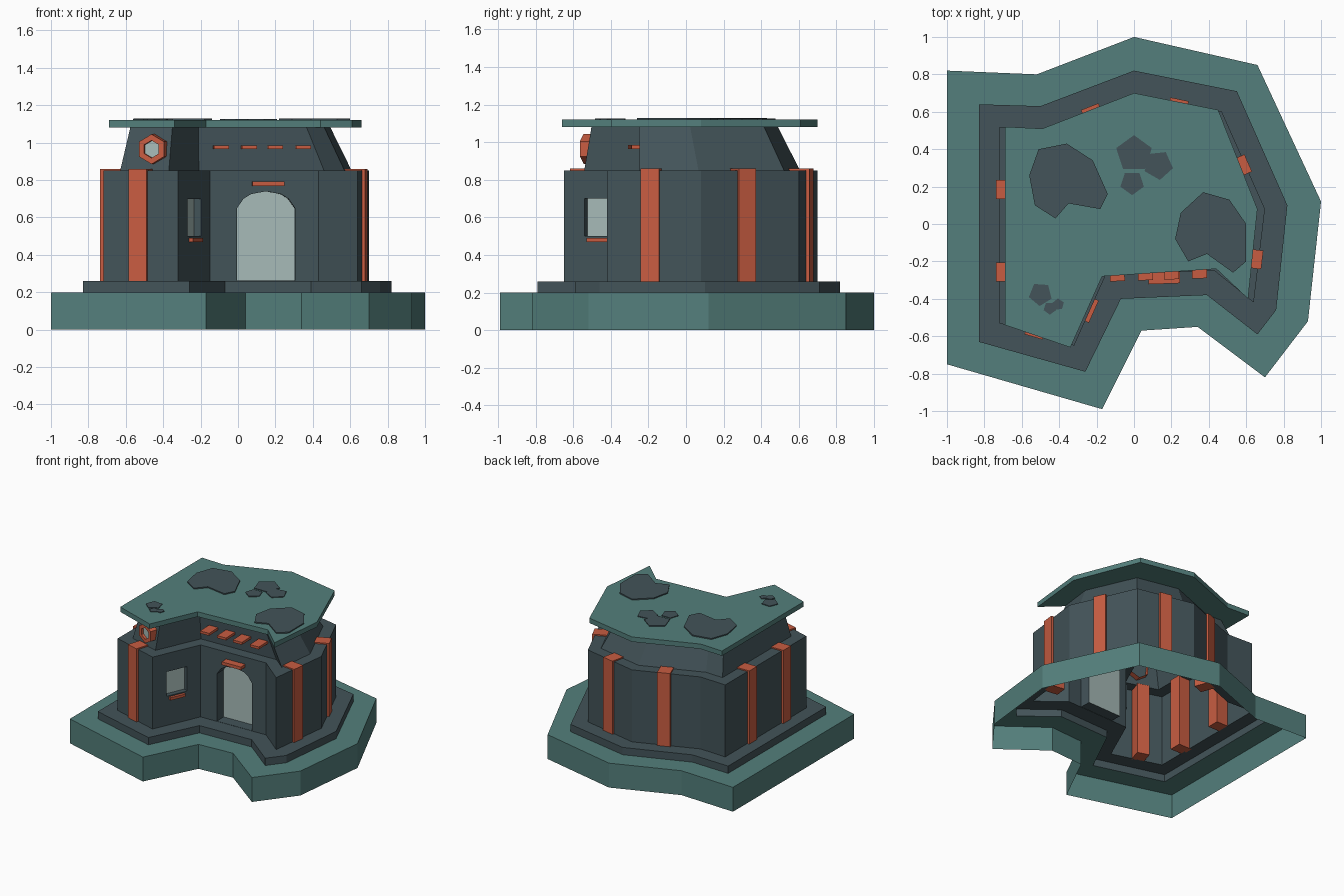
import bpy
import bmesh
import math
from mathutils import Vector

start_cube = bpy.data.objects.get("Cube")
if start_cube:
    bpy.data.objects.remove(start_cube, do_unlink=True)


def material(name, colour):
    mat = bpy.data.materials.new(name)
    mat.use_nodes = True
    mat.diffuse_color = (*colour, 1)
    mat.node_tree.nodes["Principled BSDF"].inputs["Base Color"].default_value = (*colour, 1)
    return mat


TEAL = material("weathered teal", (.087, .212, .2))
SLATE = material("dark slate", (.056, .088, .1))
RUST = material("rust red", (.58, .108, .053))
GLASS = material("pale glass", (.39, .5, .485))
UP = Vector((0, 0, 1))

# Plan outlines, anticlockwise from the front corner at -x
BASE = [(-1, -.75), (-.17, -.99), (.04, -.57), (.34, -.55), (.7, -.82), (.93, -.52),
        (1, .12), (.66, .85), (0, 1), (-.52, .8), (-1, .82)]
PLINTH = [(-.83, -.63), (-.26, -.79), (-.07, -.4), (.39, -.38), (.66, -.59), (.76, -.46),
          (.82, .1), (.55, .71), (0, .82), (-.5, .63), (-.83, .64)]
WALL = [(-.72, -.53), (-.32, -.65), (-.15, -.27), (.43, -.25), (.64, -.42), (.67, -.17),
        (.7, .08), (.47, .6), (0, .7), (-.49, .51), (-.72, .52)]
ROOF = [(-.69, -.54), (-.34, -.66), (-.17, -.28), (.44, -.24), (.61, -.4), (.66, .08),
        (.45, .61), (0, .7), (-.49, .51), (-.69, .52)]
FLOOR_Z, LEDGE_Z, EAVES_Z, ROOF_Z = .26, .85, 1.08, 1.12


def finish(name, bm, *mats):
    mesh = bpy.data.meshes.new(name)
    bm.to_mesh(mesh)
    bm.free()
    for mat in mats:
        mesh.materials.append(mat)
    obj = bpy.data.objects.new(name, mesh)
    bpy.context.collection.objects.link(obj)
    return obj


def at(outline, z):
    return [Vector((x, y, z)) for x, y in outline]


def loft(name, rings, mat, bottom=False, top=False):
    """Skin a stack of matching rings, with optional end caps."""
    bm = bmesh.new()
    rows = [[bm.verts.new(p) for p in ring] for ring in rings]
    count = len(rows[0])
    for low, high in zip(rows, rows[1:]):
        for i in range(count):
            j = (i + 1) % count
            bm.faces.new((low[i], low[j], high[j], high[i]))
    if bottom:
        bm.faces.new(rows[0][::-1])
    if top:
        bm.faces.new(rows[-1])
    return finish(name, bm, mat)


def prism(name, outline, z0, z1, mat):
    return loft(name, [at(outline, z0), at(outline, z1)], mat, True, True)


def edge_frame(edge):
    """Start, end, direction and outward normal of one wall segment."""
    a = Vector((*WALL[edge], 0))
    b = Vector((*WALL[(edge + 1) % len(WALL)], 0))
    along = (b - a).normalized()
    return a, b, along, along.cross(UP)


def inset(distance):
    """Move every wall segment inward and mitre the corners."""
    result = []
    for i, corner in enumerate(WALL):
        n1, n2 = edge_frame(i - 1 if i else len(WALL) - 1)[3], edge_frame(i)[3]
        shift = (n1 + n2) * (-distance / (1 + n1.dot(n2)))
        result.append((corner[0] + shift.x, corner[1] + shift.y))
    return result


def block(name, edge, fraction, z, width, depth, height, out, mat=RUST):
    """Box set on a wall segment, its front standing out from the wall line."""
    a, b, along, normal = edge_frame(edge)
    front = a.lerp(b, fraction) + UP * z + normal * out
    rings = []
    for level in (-height / 2, height / 2):
        rings.append([front + along * u - normal * d + UP * level
                      for u, d in ((-width / 2, 0), (width / 2, 0),
                                   (width / 2, depth), (-width / 2, depth))])
    return loft(name, rings, mat, True, True)


def opening_wall(name, edge, hole, depth):
    """Wall segment with a recessed glazed opening."""
    a, b, along, normal = edge_frame(edge)
    bm = bmesh.new()

    def loop(points):
        verts = [bm.verts.new(p) for p in points]
        return verts, [bm.edges.new((verts[k - 1], verts[k])) for k in range(len(verts))]

    border = [a + UP * FLOOR_Z, b + UP * FLOOR_Z, b + UP * LEDGE_Z, a + UP * LEDGE_Z]
    rim = [a + along * u + UP * z for u, z in hole]
    outer_edges = loop(border)[1]
    front, inner_edges = loop(rim)
    bmesh.ops.triangle_fill(bm, edges=outer_edges + inner_edges, normal=normal, use_beauty=True)
    for face in bm.faces:
        face.normal_update()
        if face.normal.dot(normal) < 0:
            face.normal_flip()
    back = [bm.verts.new(p - normal * depth) for p in rim]
    for k in range(len(rim)):
        bm.faces.new((front[k - 1], front[k], back[k], back[k - 1]))
    bm.faces.new(back).material_index = 1
    return finish(name, bm, SLATE, GLASS)


# Hollow foundation and plinth
loft("foundation", [at(BASE, 0), at(BASE, .2), at(PLINTH, .2)], TEAL)
loft("plinth", [at(PLINTH, .2), at(PLINTH, FLOOR_Z), at(WALL, FLOOR_Z)], SLATE)

# Walls, with a window and an arched doorway
WINDOW = [(.12, .5), (.3, .5), (.3, .7), (.12, .7)]
DOOR = [(.145, .262), (.455, .262), (.455, .65), (.42, .7), (.38, .725), (.3, .74),
        (.22, .725), (.18, .7), (.145, .65)]
for i in range(len(WALL)):
    if i == 1:
        opening_wall("window_wall", i, WINDOW, .04)
    elif i == 2:
        opening_wall("door_wall", i, DOOR, .09)
    else:
        a, b = edge_frame(i)[:2]
        bm = bmesh.new()
        bm.faces.new([bm.verts.new(p) for p in (a + UP * FLOOR_Z, b + UP * FLOOR_Z,
                                                b + UP * LEDGE_Z, a + UP * LEDGE_Z)])
        finish("wall_panel", bm, SLATE)

# Ledge and tapering upper storey
foot = inset(.09)
cx, cy, taper = -.23, -.26, .865
head = [(cx + (x - cx) * taper, cy + (y - cy) * taper) for x, y in foot]
loft("upper_storey", [at(WALL, LEDGE_Z), at(foot, LEDGE_Z), at(head, EAVES_Z)], SLATE)

# Flat roof and its patches
prism("roof", ROOF, EAVES_Z, ROOF_Z, TEAL)
LARGE_PATCHES = [
    [(-.53, .1), (-.42, .03), (-.35, .11), (-.18, .08), (-.14, .16), (-.22, .34),
     (-.36, .43), (-.51, .4), (-.56, .26)],
    [(.22, -.08), (.29, -.2), (.39, -.16), (.53, -.26), (.6, -.2), (.6, 0),
     (.51, .13), (.37, .17), (.25, .06)]]
for outline in LARGE_PATCHES:
    prism("large_roof_patch", outline, ROOF_Z, ROOF_Z + .009, SLATE)
for x, y, radius, turn in ((0, .375, .1, 90), (.13, .315, .08, 60), (-.01, .22, .066, 270),
                           (-.5, -.375, .064, 50), (-.45, -.45, .035, 270), (-.405, -.43, .032, 20)):
    angles = [math.radians(turn + k * 72) for k in range(5)]
    outline = [(x + radius * math.cos(t), y + radius * math.sin(t)) for t in angles]
    prism("small_roof_patch", outline, ROOF_Z, ROOF_Z + .006, SLATE)

# Rust pillars straddling the walls
for edge, fraction in ((0, .47), (4, .92), (6, .46), (7, .49), (8, .47), (10, .32), (10, .74)):
    block("pillar", edge, fraction, .56, .1, .12, .6, .018)

# Sill, lintel and the row of vents
block("window_sill", 1, .5, .48, .13, .05, .022, .022)
block("door_lintel", 2, .535, .78, .17, .08, .025, .06)
for x in (-.09, .06, .2, .35):
    block("vent", 2, (x + .15) / .58, .975, .08, .13, .02, .038)

# Hexagonal porthole on the upper storey
a, b, along, normal = edge_frame(0)
centre = a.lerp(b, .6) + UP * .965


def hexagon(radius, out):
    angles = [math.radians(30 + 60 * k) for k in range(6)]
    return [centre + normal * out + (along * math.cos(t) + UP * math.sin(t)) * radius
            for t in angles]


loft("porthole_frame", [hexagon(.08, -.15), hexagon(.08, -.06), hexagon(.047, -.06),
                        hexagon(.047, -.08)], RUST)
bm = bmesh.new()
bm.faces.new([bm.verts.new(p) for p in hexagon(.047, -.08)])
finish("porthole_glass", bm, GLASS)
